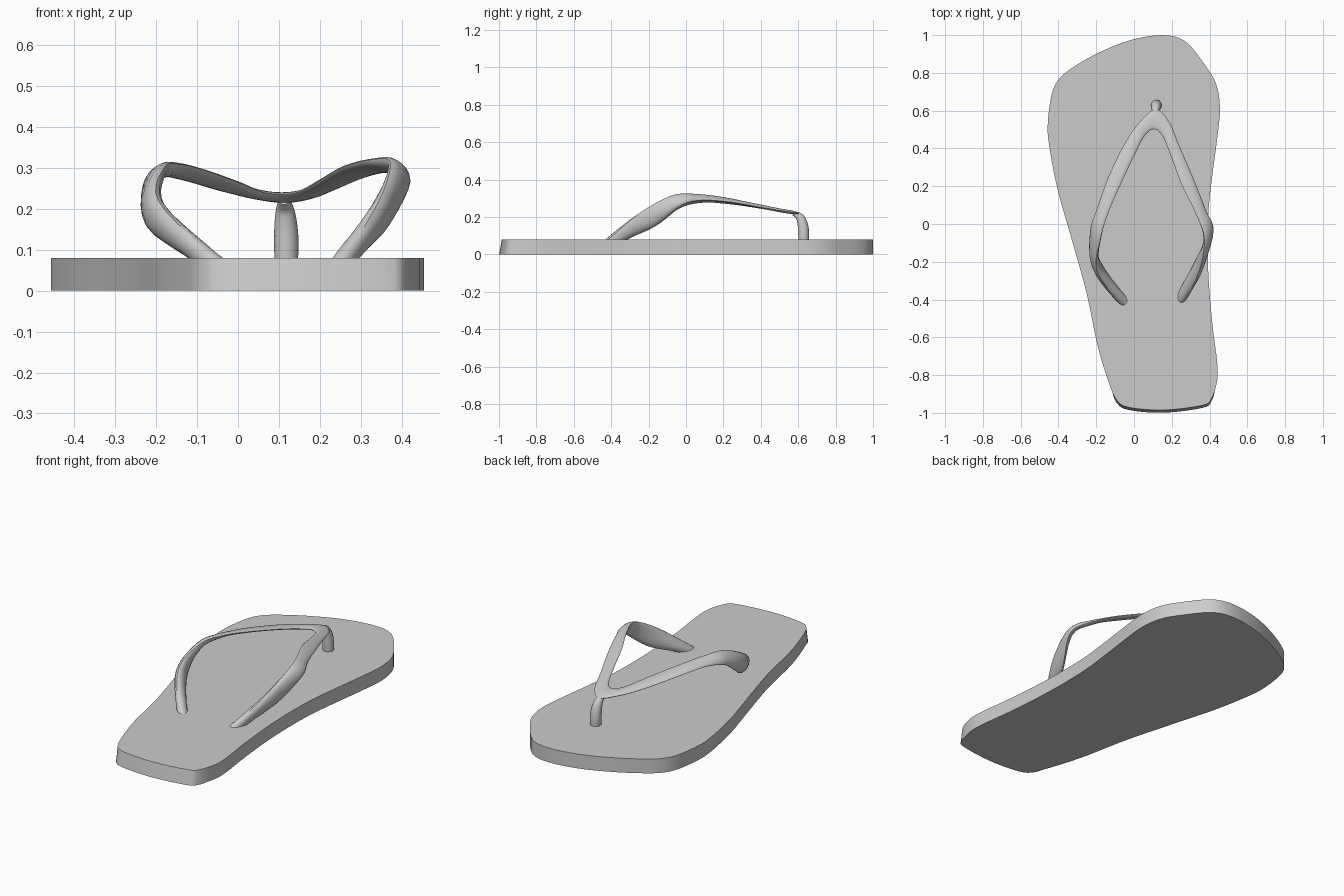
import bpy, bmesh, math
from mathutils import Vector

if "Cube" in bpy.data.objects:
    bpy.data.objects.remove(bpy.data.objects["Cube"])


def spline(pts, steps, closed=False):
    """Catmull-Rom resampling of points of any dimension."""
    pts = [Vector(p) for p in pts]
    n = len(pts)
    if closed:
        get = lambda i: pts[i % n]
    else:
        ext = [2 * pts[0] - pts[1]] + pts + [2 * pts[-1] - pts[-2]]
        get = lambda i: ext[i + 1]
    out = []
    for i in range(n if closed else n - 1):
        a, b, c, d = (get(i + k) for k in (-1, 0, 1, 2))
        for s in range(steps):
            t = s / steps
            out.append(0.5 * (2 * b + (c - a) * t + (2 * a - 5 * b + 4 * c - d) * t * t
                              + (3 * b - a - 3 * c + d) * t ** 3))
    if not closed:
        out.append(pts[-1])
    return out


def finish(name, bm):
    bmesh.ops.recalc_face_normals(bm, faces=bm.faces)
    mesh = bpy.data.meshes.new(name)
    bm.to_mesh(mesh)
    bm.free()
    ob = bpy.data.objects.new(name, mesh)
    bpy.context.collection.objects.link(ob)
    bpy.ops.object.select_all(action='DESELECT')
    ob.select_set(True)
    bpy.context.view_layer.objects.active = ob
    bpy.ops.object.shade_smooth_by_angle(angle=math.radians(40))
    return ob


def skin(name, rings):
    """Join closed rings of points into a capped solid."""
    bm = bmesh.new()
    loops = [[bm.verts.new(p) for p in r] for r in rings]
    n = len(loops[0])
    for a, b in zip(loops, loops[1:]):
        for i in range(n):
            j = (i + 1) % n
            bm.faces.new((a[i], a[j], b[j], b[i]))
    bm.faces.new(loops[0])
    bm.faces.new(loops[-1])
    return finish(name, bm)


def oval(centre, u, v, sides):
    return [centre + u * math.cos(2 * math.pi * k / sides)
            + v * math.sin(2 * math.pi * k / sides) for k in range(sides)]


# Sole: foot-shaped outline, heel edge slightly sloped
outline = [(.15, 1), (.27, .968), (.37, .85), (.435, .74), (.455, .61), (.44, .45),
           (.415, .26), (.395, .08), (.39, -.1), (.395, -.29), (.415, -.53),
           (.44, -.73), (.44, -.83), (.41, -.925), (.36, -.96), (.16, -.985),
           (-.02, -.972), (-.09, -.935), (-.14, -.82), (-.195, -.635), (-.25, -.37),
           (-.33, -.08), (-.405, .185), (-.45, .42), (-.456, .54), (-.435, .69),
           (-.395, .77), (-.315, .835), (-.18, .91), (-.02, .973)]
edge = spline(outline, 4, closed=True)
skin("sole", [[Vector((p.x, p.y - (.014 if p.y < -.9 else 0), 0)) for p in edge],
              [Vector((p.x, p.y, .08)) for p in edge]])

# Strap: each row is upper/inner edge xyz, lower/outer edge xyz
left = [(-.02, -.455, .045, -.05, -.37, .045), (-.065, -.425, .085, -.105, -.325, .085),
        (-.195, -.25, .22, -.21, -.165, .15), (-.178, -.08, .303, -.228, -.03, .25),
        (-.135, .06, .308, -.193, .09, .28), (-.075, .2, .292, -.135, .25, .272),
        (.0, .36, .265, -.05, .425, .248), (.055, .465, .242, .03, .54, .23)]
apex = [(.105, .502, .236, .115, .607, .219)]
right = [(.15, .467, .242, .187, .54, .23), (.195, .36, .267, .24, .415, .25),
         (.255, .2, .302, .315, .24, .28), (.325, .06, .32, .378, .08, .29),
         (.372, -.08, .313, .417, -.03, .26), (.345, -.25, .22, .352, -.165, .15),
         (.262, -.41, .085, .272, -.31, .085), (.235, -.445, .045, .245, -.36, .045)]
samples = []
for s in spline(left + apex + right, 5):
    samples.append((Vector(s[:3]), Vector(s[3:])))
mids = [(a + b) / 2 for a, b in samples]
rings = []
for i, (a, b) in enumerate(samples):
    tangent = mids[min(i + 1, len(mids) - 1)] - mids[max(i - 1, 0)]
    normal = tangent.cross(b - a).normalized()
    # thin over the foot, thicker toward the anchors
    thick = .010 + .016 * min(1, max(0, (.12 - mids[i].y) / .35))
    rings.append(oval(mids[i], (b - a) / 2, normal * thick, 14))
skin("strap", rings)

# Toe post: tapered round stem bending back under the strap apex; x, y, z, radius
post = spline([(.118, .629, .05, .027), (.118, .629, .11, .030), (.117, .624, .16, .028),
               (.115, .608, .2, .022), (.112, .575, .221, .012)], 4)
rings = []
for i, p in enumerate(post):
    d = (post[min(i + 1, len(post) - 1)] - post[max(i - 1, 0)])
    side = Vector((1, 0, 0))
    across = Vector(d[:3]).cross(side).normalized()
    rings.append(oval(Vector(p[:3]), side * p[3], across * p[3], 14))
skin("toe_post", rings)
